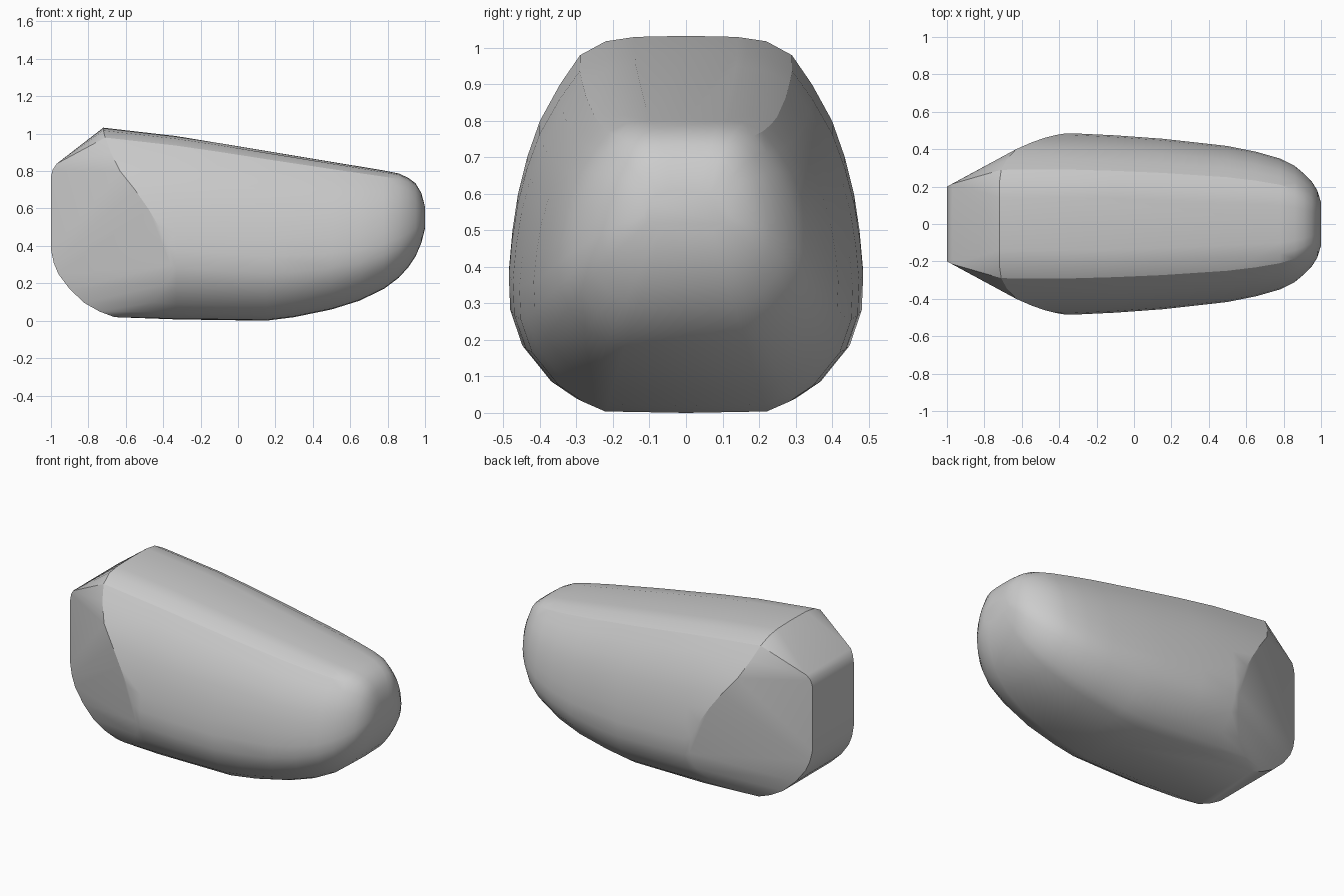
import bpy, bmesh, math

if "Cube" in bpy.data.objects:
    bpy.data.objects.remove(bpy.data.objects["Cube"])

# Half cross-section: (height z, half width y, x of the rear seam at that height)
SECTION = [(1.033, .0, -.72), (1.03, .14, -.72), (1.018, .22, -.72), (.98, .29, -.71), (.90, .345, -.68),
           (.80, .40, -.63), (.70, .435, -.55), (.60, .46, -.48), (.50, .475, -.42),
           (.40, .484, -.37), (.30, .48, -.36), (.20, .447, -.38), (.10, .37, -.45),
           (.05, .30, -.56), (.02, .235, -.66)]

# Body stations: (x, bottom z, top z, half width)
STATIONS = [(-.33, .012, .988, .485), (-.1, .008, .953, .474), (.15, .005, .912, .456),
            (.3, .024, .887, .44), (.5, .065, .853, .417), (.65, .112, .827, .387),
            (.78, .175, .804, .35), (.86, .235, .788, .31), (.91, .29, .765, .268),
            (.95, .35, .735, .228), (.98, .42, .685, .18), (1.0, .50, .61, .115)]

# Rear outline: (x, half width y, z)
REAR = [(-.97, .215, .84), (-.99, .205, .81), (-1, .2, .77), (-1, .2, .38),
        (-.985, .205, .31), (-.96, .21, .25), (-.9, .22, .17), (-.82, .23, .095),
        (-.74, .235, .05), (-.66, .24, .025)]

bm = bmesh.new()


def pair(x, y, z):
    bm.verts.new((x, y, z))
    if y:
        bm.verts.new((x, -y, z))


# Rear cut and its curved seam
for p in REAR:
    pair(*p)
for z, y, x in SECTION:
    pair(x, y, z)

# Tapering body with rounded nose
for x, lo, hi, w in STATIONS:
    for z, y, _ in SECTION:
        t = (z - .02) / 1.013
        pair(x, w * y / .484, lo + t * (hi - lo))
    bm.verts.new((x, 0, lo - .004))

# Wrap everything in one convex skin
res = bmesh.ops.convex_hull(bm, input=bm.verts[:])
loose = [v for v in bm.verts if not v.link_faces]
bmesh.ops.delete(bm, geom=loose, context='VERTS')
bmesh.ops.dissolve_limit(bm, angle_limit=math.radians(1), verts=bm.verts[:], edges=bm.edges[:])
bmesh.ops.recalc_face_normals(bm, faces=bm.faces[:])

# Sit on the ground
low = min(v.co.z for v in bm.verts)
for v in bm.verts:
    v.co.z -= low

mesh = bpy.data.meshes.new("tapered_body")
bm.to_mesh(mesh)
bm.free()
body = bpy.data.objects.new("tapered_body", mesh)
bpy.context.collection.objects.link(body)
bpy.context.view_layer.objects.active = body
body.select_set(True)
bpy.ops.object.shade_smooth_by_angle(angle=math.radians(25))
